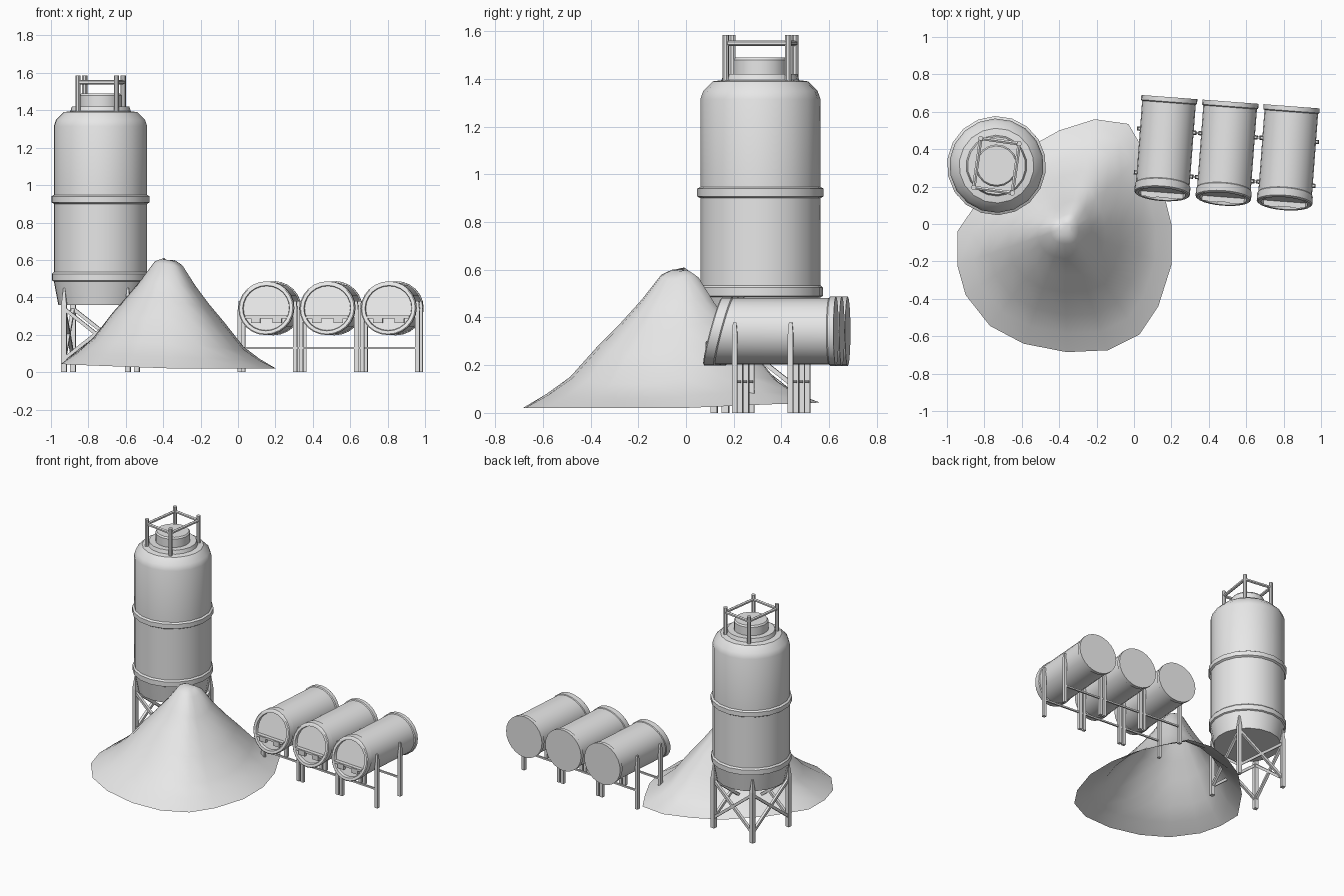
import bpy, bmesh, math
from mathutils import Vector, Matrix

cube = bpy.data.objects.get("Cube")
if cube:
    bpy.data.objects.remove(cube, do_unlink=True)

grey = bpy.data.materials.new("light_grey")
grey.use_nodes = True
COLOUR = (0.8, 0.8, 0.8, 1)
grey.diffuse_color = COLOUR
grey.node_tree.nodes["Principled BSDF"].inputs["Base Color"].default_value = COLOUR


def finish(name, bm, matrix=None, angle=35):
    bmesh.ops.recalc_face_normals(bm, faces=bm.faces)
    mesh = bpy.data.meshes.new(name)
    bm.to_mesh(mesh)
    bm.free()
    mesh.materials.append(grey)
    obj = bpy.data.objects.new(name, mesh)
    bpy.context.collection.objects.link(obj)
    if matrix:
        obj.matrix_world = matrix
    bpy.ops.object.select_all(action='DESELECT')
    obj.select_set(True)
    bpy.context.view_layer.objects.active = obj
    bpy.ops.object.shade_smooth_by_angle(angle=math.radians(angle))
    return obj


def loft(bm, rings, cap_start=True, cap_end=True):
    loops = [[bm.verts.new(p) for p in ring] for ring in rings]
    n = len(loops[0])
    for a, b in zip(loops, loops[1:]):
        for i in range(n):
            j = (i + 1) % n
            bm.faces.new((a[i], a[j], b[j], b[i]))
    if cap_start:
        bm.faces.new(loops[0])
    if cap_end:
        bm.faces.new(loops[-1])


def bar(bm, a, b, radius, sides=4, tip=1.0, turn=0.0):
    """Straight rod from a to b, narrowing to tip * radius at b."""
    a, b = Vector(a), Vector(b)
    rot = (b - a).to_track_quat('Z', 'Y').to_matrix()
    angles = [math.tau * (i + 0.5) / sides + turn for i in range(sides)]
    ring = [rot @ Vector((math.cos(t), math.sin(t), 0)) * radius for t in angles]
    loft(bm, [[a + p for p in ring], [b + p * tip for p in ring]])


def box(bm, centre, size):
    m = Matrix.Translation(centre) @ Matrix.Diagonal((*size, 1))
    bmesh.ops.create_cube(bm, size=1, matrix=m)


# Silo vessel: turned profile of radius and height
SILO = Matrix.Translation((-0.735, 0.312, 0)) @ Matrix.Rotation(math.radians(-8), 4, 'Z')
profile = [(0.228, 0.36), (0.252, 0.485), (0.262, 0.49), (0.262, 0.525), (0.252, 0.535),
           (0.252, 0.9), (0.265, 0.908), (0.265, 0.94), (0.252, 0.948), (0.252, 1.315),
           (0.24, 1.35), (0.2, 1.39), (0.163, 1.395), (0.155, 1.42), (0.113, 1.42),
           (0.113, 1.48), (0.105, 1.49)]
bm = bmesh.new()
SIDES = 18
loft(bm, [[(r * math.cos(math.tau * i / SIDES), r * math.sin(math.tau * i / SIDES), z)
           for i in range(SIDES)] for r, z in profile])
finish("silo_vessel", bm, SILO)

# Silo guard frame on the roof
bm = bmesh.new()
corners = [(0.104, 0.133), (-0.104, 0.133), (-0.104, -0.133), (0.104, -0.133)]
for i, (x, y) in enumerate(corners):
    nx, ny = corners[(i + 1) % 4]
    bar(bm, (x, y, 1.36), (x, y, 1.585), 0.014, 8)
    bar(bm, (x, y, 1.55), (nx, ny, 1.55), 0.011, 6)
finish("silo_guard_frame", bm, SILO)

# Silo legs with crossed braces
bm = bmesh.new()
feet = [(0.172 * sx, 0.172 * sy) for sx, sy in ((1, 1), (-1, 1), (-1, -1), (1, -1))]
for i, (x, y) in enumerate(feet):
    nx, ny = feet[(i + 1) % 4]
    bar(bm, (x, y, 0), (x, y, 0.36), 0.02)
    bar(bm, (x, y, 0.36), (x, y, 0.45), 0.02, tip=0.3)
    bar(bm, (x, y, 0.07), (nx, ny, 0.34), 0.013)
    bar(bm, (nx, ny, 0.07), (x, y, 0.34), 0.013)
finish("silo_legs", bm, SILO)

# Gravel pile: open shell with an uneven outline
outline = [(0.2, -0.22), (0.2, 0), (0.15, 0.2), (0.06, 0.38), (-0.03, 0.535), (-0.21, 0.56),
           (-0.4, 0.5), (-0.58, 0.4), (-0.78, 0.2), (-0.945, -0.04), (-0.945, -0.22),
           (-0.9, -0.38), (-0.77, -0.545), (-0.59, -0.64), (-0.36, -0.685),
           (-0.14, -0.675), (0.03, -0.59), (0.13, -0.44)]
PEAK = Vector((-0.37, -0.02))
slope = [(0.06, 0.595), (0.13, 0.568), (0.25, 0.46), (0.38, 0.36), (0.52, 0.265),
         (0.7, 0.135), (0.85, 0.07), (1, 0.02)]
rings = []
for t, z in slope:
    ring = []
    for p in outline:
        d = Vector(p) - PEAK
        lean = d.normalized()
        left = max(0, -lean.x)
        back = max(0, lean.y)
        lift = 0.22 * left * t * (1 - t) + 0.025 * max(left, back) * t ** 4
        dip = 0.02 * math.sin(3 * math.atan2(d.y, d.x)) * math.sin(math.pi * t)
        q = PEAK + d * t
        ring.append((q.x, q.y, z + lift + dip))
    rings.append(ring)
bm = bmesh.new()
loft(bm, rings, cap_end=False)
pile = finish("gravel_pile", bm, angle=180)
# keep the shell facing up and outwards
if sum(f.normal.z for f in pile.data.polygons) < 0:
    pile.data.flip_normals()

# Row of three tanks lying on stands
ROW = Matrix.Translation((0.485, 0.24, 0)) @ Matrix.Rotation(math.radians(-4.3), 4, 'Z')
AXIS, STEP, TSIDES, LEAN = 0.342, 0.328, 24, 0.27


def tank_ring(x, y, scale, lean=0.0):
    pts = []
    for i in range(TSIDES):
        a = math.tau * i / TSIDES
        dz = 0.141 * scale * math.sin(a)
        pts.append((x + 0.146 * scale * math.cos(a), y + lean * dz, AXIS + dz))
    return pts


for label, k in (("right", -1), ("middle", 0), ("left", 1)):
    x = k * STEP
    # Drum with a rear rim and a slanted, recessed front
    bm = bmesh.new()
    loft(bm, [tank_ring(x, 0.415, 1.03), tank_ring(x, 0.39, 1.03), tank_ring(x, 0.385, 0.985),
              tank_ring(x, -0.055, 0.985, LEAN), tank_ring(x, -0.06, 1.02, LEAN),
              tank_ring(x, -0.1, 1.02, LEAN), tank_ring(x, -0.105, 0.98, LEAN),
              tank_ring(x, -0.105, 0.86, LEAN), tank_ring(x, -0.085, 0.84, LEAN)])
    finish(label + "_tank", bm, ROW)

    # Latch bar and hinges on the slanted front
    bm = bmesh.new()
    for dx, dz, w, h in ((0, -0.048, 0.225, 0.016), (-0.055, -0.062, 0.05, 0.036),
                         (0.06, -0.062, 0.05, 0.036)):
        box(bm, (x + dx, -0.096 + LEAN * dz, AXIS + dz), (w, 0.028, h))
    finish(label + "_tank_latch", bm, ROW)

    # Four legs with tapered tops against the drum
    bm = bmesh.new()
    for side in (-1, 1):
        for y in (0, 0.235):
            px = x + side * 0.148
            bar(bm, (px, y, 0), (px, y, 0.33), 0.016)
            bar(bm, (px, y, 0.33), (px, y, 0.38), 0.016, tip=0.6)
    finish(label + "_tank_legs", bm, ROW)

# Long rails tying the stands together
bm = bmesh.new()
for y in (0, 0.235):
    bar(bm, (-STEP - 0.148, y, 0.13), (STEP + 0.148, y, 0.13), 0.008)
finish("stand_rails", bm, ROW)
